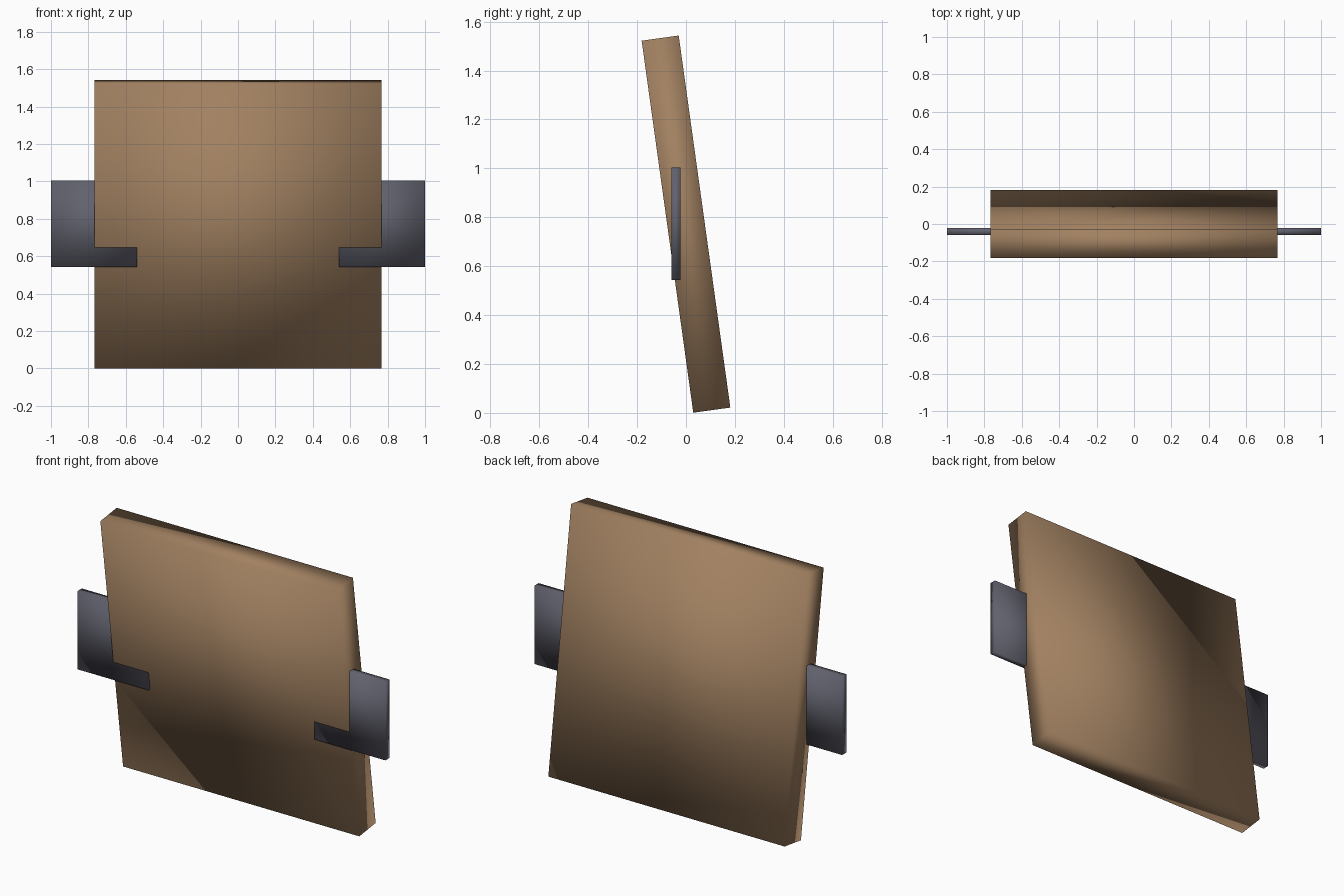
import bpy, math

if "Cube" in bpy.data.objects:
    bpy.data.objects.remove(bpy.data.objects["Cube"])


def material(name, rgb):
    m = bpy.data.materials.new(name)
    m.diffuse_color = (*rgb, 1)
    m.use_nodes = True
    m.node_tree.nodes["Principled BSDF"].inputs["Base Color"].default_value = m.diffuse_color
    return m


def box(name, size, loc, mat, tilt=0.0):
    bpy.ops.mesh.primitive_cube_add(size=1, location=loc, rotation=(tilt, 0, 0))
    ob = bpy.context.object
    ob.name = name
    ob.scale = size
    bpy.ops.object.transform_apply(location=False, rotation=False, scale=True)
    ob.data.materials.append(mat)
    bpy.ops.object.shade_smooth()  # soft shading across the box corners
    return ob


wood = material("brown wood", (0.36, 0.22, 0.12))
metal = material("dark grey metal", (0.12, 0.12, 0.155))

# Square board leaning towards the front
box("board", (1.536, 0.153, 1.536), (0, 0, 0.772), wood, math.radians(7.9))

# Upright square plates let into the board at each side
for side, label in ((-1, "left"), (1, "right")):
    box(label + "_plate", (0.461, 0.038, 0.461), (side * 0.7695, -0.041, 0.774), metal)
